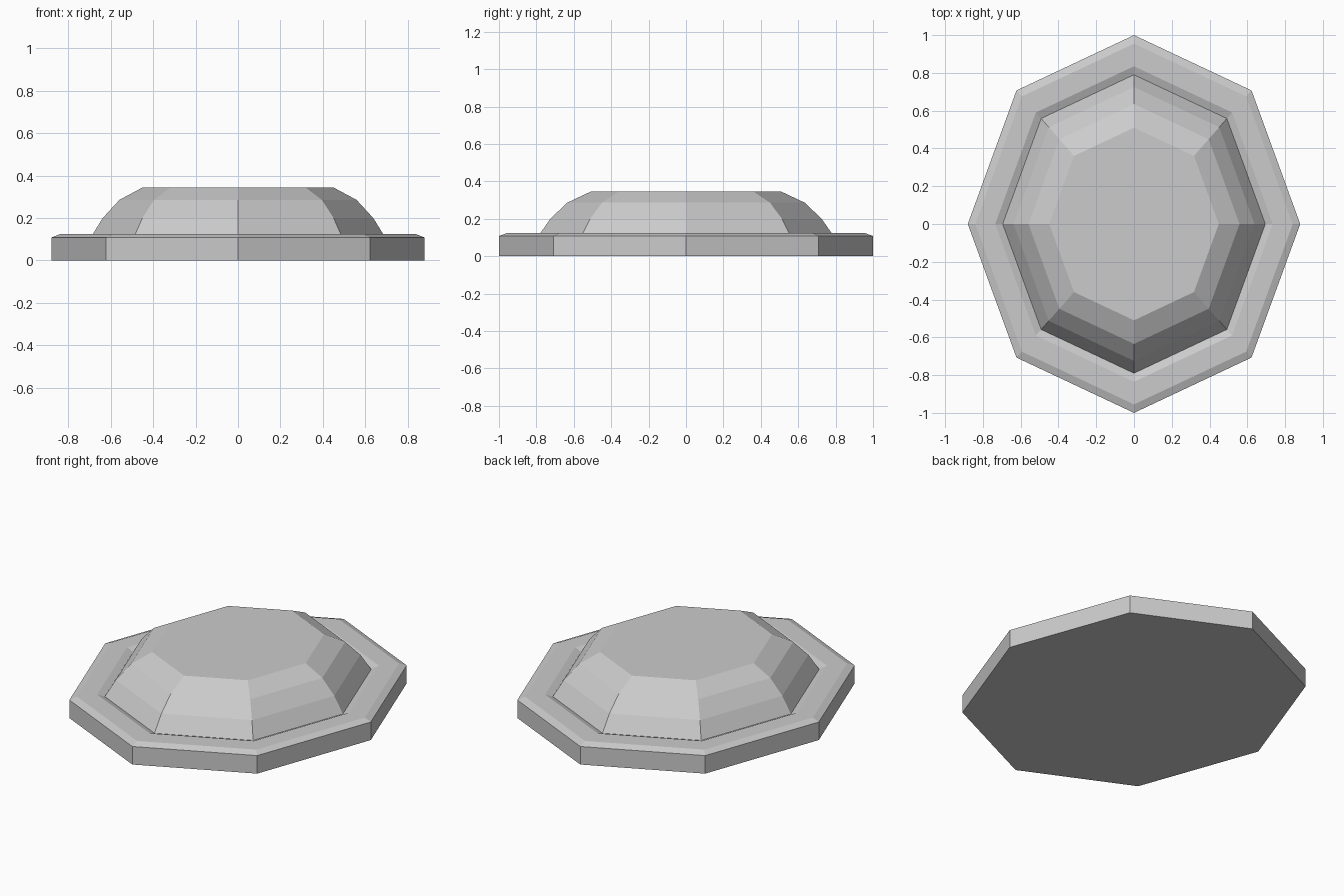
import bpy, bmesh
from math import cos, sin, tau

SIDES = 8
WIDTH_RATIO = 0.88  # half width in x for a half length of 1 in y

cube = bpy.data.objects.get("Cube")
if cube:
    bpy.data.objects.remove(cube, do_unlink=True)

# Single material
grey = bpy.data.materials.new("light_grey")
grey.use_nodes = True
colour = (0.6, 0.6, 0.6, 1)
grey.diffuse_color = colour
grey.node_tree.nodes["Principled BSDF"].inputs["Base Color"].default_value = colour


def faceted_part(name, profile, cap_bottom=False, cap_top=False):
    """Sweep a (radius, height) profile round a stretched octagon."""
    bm = bmesh.new()
    rings = []
    for radius, z in profile:
        angles = [tau * i / SIDES for i in range(SIDES)]
        rings.append([bm.verts.new((radius * WIDTH_RATIO * cos(a), radius * sin(a), z))
                      for a in angles])
    for low, high in zip(rings, rings[1:]):
        for i in range(SIDES):
            j = (i + 1) % SIDES
            bm.faces.new((low[i], low[j], high[j], high[i]))
    if cap_bottom:
        bm.faces.new(rings[0][::-1])
    if cap_top:
        bm.faces.new(rings[-1])
    mesh = bpy.data.meshes.new(name)
    bm.to_mesh(mesh)
    bm.free()
    mesh.materials.append(grey)
    obj = bpy.data.objects.new(name, mesh)
    bpy.context.scene.collection.objects.link(obj)
    return obj


# Base slab: side wall, bevelled rim, flat ledge and inner groove
groove = (0.79, 0.107)
faceted_part("base_rim",
             [(1.0, 0), (1.0, 0.108), (0.955, 0.124), (0.835, 0.124), groove],
             cap_bottom=True)

# Stepped dome rising from the groove to a flat top
faceted_part("dome",
             [groove, (0.725, 0.2), (0.635, 0.286), (0.51, 0.345)],
             cap_top=True)
